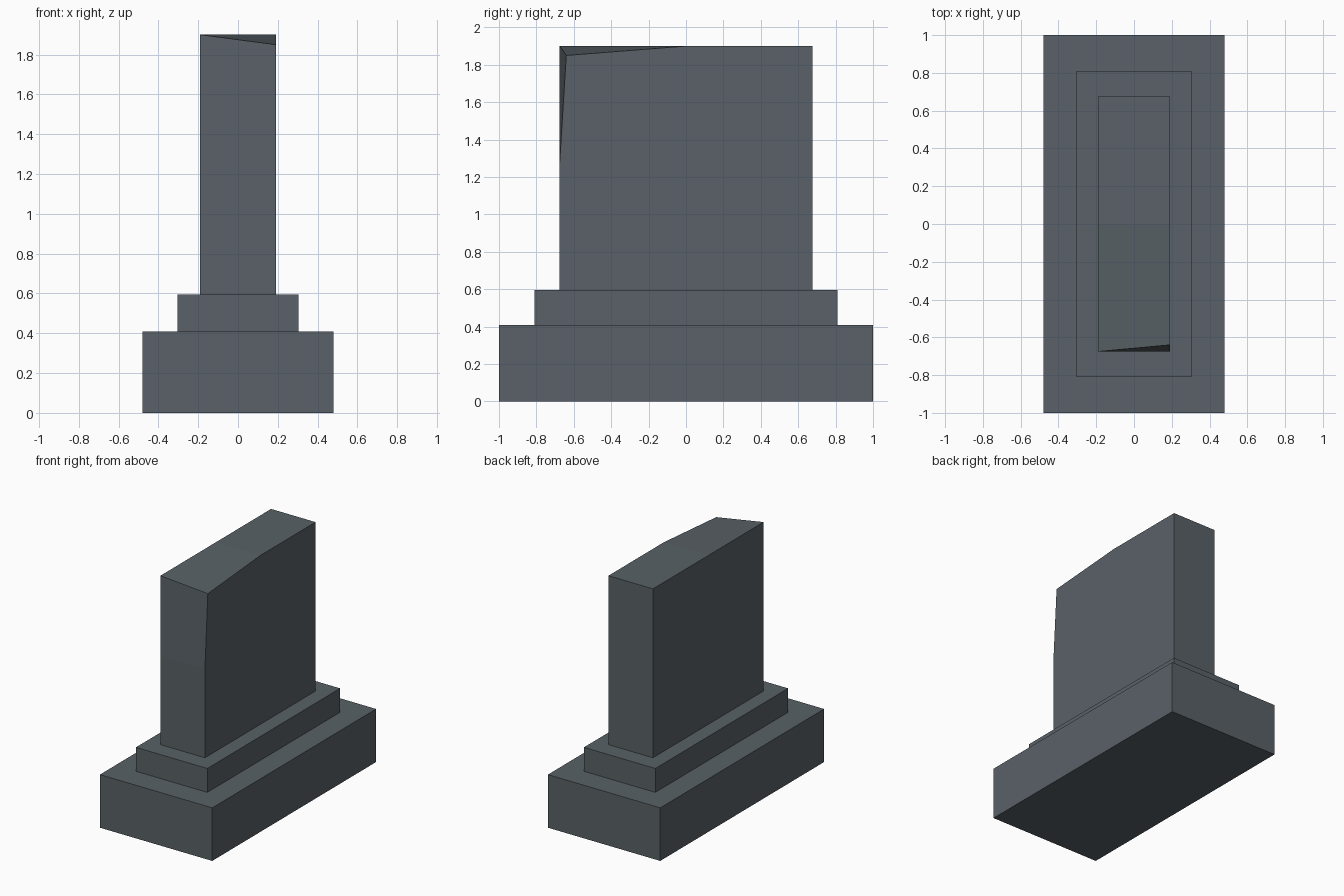
import bpy, bmesh
from mathutils import Vector

if "Cube" in bpy.data.objects:
    bpy.data.objects.remove(bpy.data.objects["Cube"])

stone = bpy.data.materials.new("slate grey stone")
stone.diffuse_color = (0.10, 0.12, 0.135, 1)
stone.use_nodes = True
stone.node_tree.nodes["Principled BSDF"].inputs["Base Color"].default_value = stone.diffuse_color


def block(name, hx, hy, z0, z1, edit=None):
    """Flat-shaded box centred on x and y, with an optional bmesh edit."""
    bm = bmesh.new()
    bmesh.ops.create_cube(bm, size=1)
    for v in bm.verts:
        v.co = (v.co.x * 2 * hx, v.co.y * 2 * hy, z0 + (v.co.z + 0.5) * (z1 - z0))
    if edit:
        edit(bm)
    mesh = bpy.data.meshes.new(name)
    bm.to_mesh(mesh)
    bm.free()
    mesh.materials.append(stone)
    obj = bpy.data.objects.new(name, mesh)
    bpy.context.collection.objects.link(obj)
    return obj


def chip_corner(bm):
    # edge loops limit how far the chipped corner reaches
    for co, no in (((0, 0, 0), (0, 1, 0)), ((0, 0, 1.28), (0, 0, 1))):
        bmesh.ops.bisect_plane(bm, geom=bm.verts[:] + bm.edges[:] + bm.faces[:],
                               plane_co=co, plane_no=no)
    corner = min(bm.verts, key=lambda v: (v.co - Vector((0.19, -0.675, 1.9))).length)
    corner.co = (0.19, -0.64, 1.85)


# Stepped plinth
block("plinth_base", 0.48, 1.0, 0, 0.41)
block("plinth_step", 0.305, 0.81, 0.41, 0.595)

# Upright slab with a worn front right top corner
block("headstone_slab", 0.19, 0.675, 0.595, 1.9, chip_corner)
